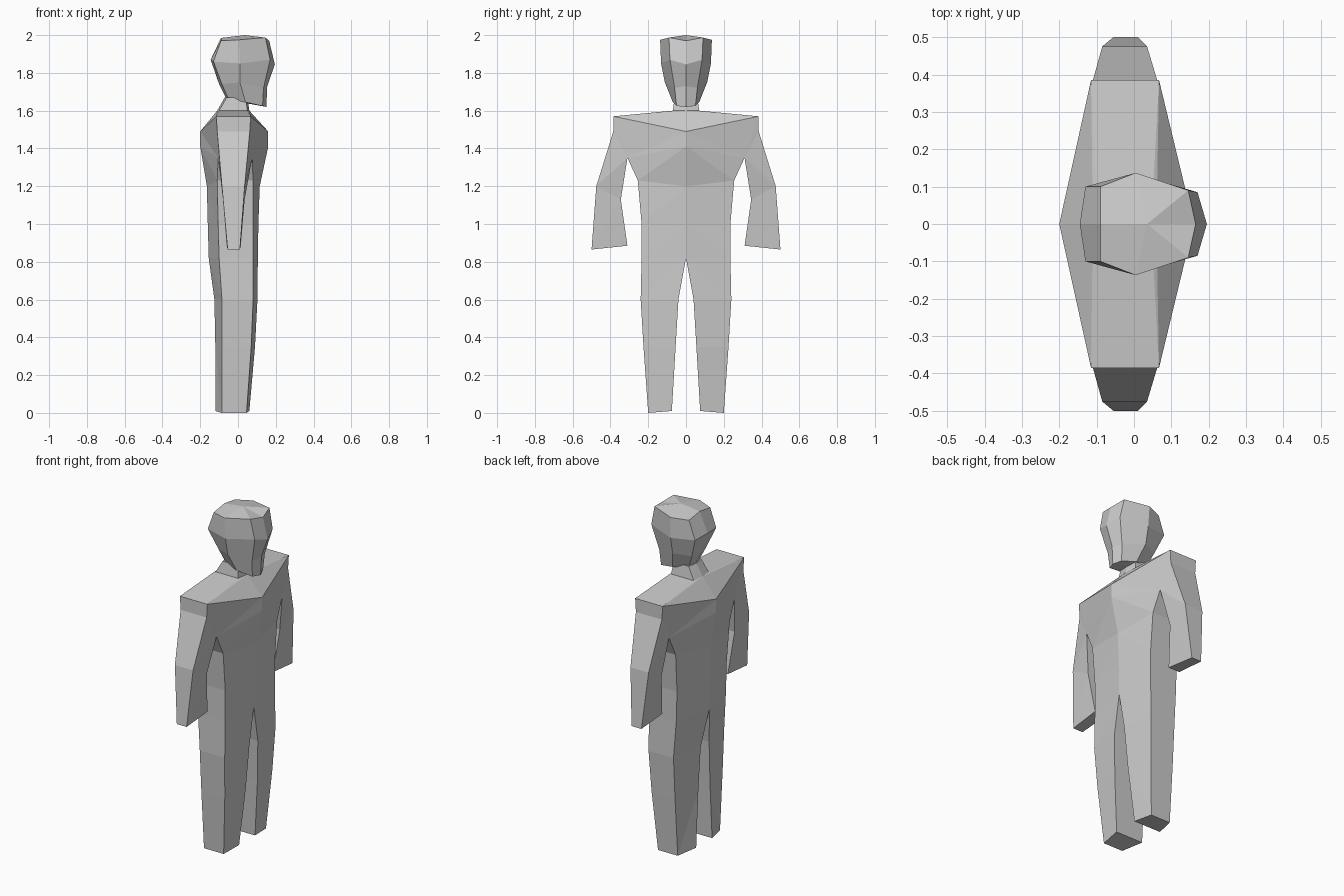
import bpy, bmesh

if "Cube" in bpy.data.objects:
    bpy.data.objects.remove(bpy.data.objects["Cube"])

grey = bpy.data.materials.new("plain_grey")
grey.use_nodes = True
colour = (0.6, 0.6, 0.6, 1)
grey.diffuse_color = colour
grey.node_tree.nodes["Principled BSDF"].inputs["Base Color"].default_value = colour


def finish(bm, name):
    """Turn a left half into a whole mirrored object."""
    bmesh.ops.recalc_face_normals(bm, faces=bm.faces)
    mesh = bpy.data.meshes.new(name)
    bm.to_mesh(mesh)
    bm.free()
    mesh.materials.append(grey)
    obj = bpy.data.objects.new(name, mesh)
    bpy.context.collection.objects.link(obj)
    mirror = obj.modifiers.new("mirror", "MIRROR")
    mirror.use_axis = (False, True, False)
    mirror.use_clip = True
    mirror.merge_threshold = 0.0005


# Body outline points as (y, z, front x, back x), in inner and outer pairs
shoulder_tip = (.385, 1.57, .067, -.115)
armpit = (.31, 1.35, .075, -.105)
torso_and_leg = [
    ((.075, .01, .06, -.12), (.2, 0, .045, -.085)),
    ((.055, .35, .09, -.12), (.225, .35, .07, -.085)),
    ((.04, .6, .103, -.125), (.24, .6, .08, -.085)),
    ((0, .82, .105, -.155), (.235, .82, .08, -.1)),
    ((0, 1, .108, -.16), (.235, 1, .08, -.105)),
    ((0, 1.2, .115, -.165), (.255, 1.23, .08, -.11)),
    ((0, 1.41, .16, -.2), armpit),
    ((0, 1.49, .16, -.2), shoulder_tip),
    ((0, 1.6, .06, -.11), (.07, 1.6, .05, -.1)),
    ((0, 1.67, .05, -.07), (.06, 1.67, .04, -.06)),
]
arm = [
    ((.31, .885, .015, -.06), (.5, .865, .01, -.055)),
    ((.345, 1.13, .035, -.08), (.475, 1.2, .035, -.085)),
    (armpit, (.385, 1.49, .062, -.11)),
    (armpit, shoulder_tip),
]


def build_body():
    bm = bmesh.new()
    pairs = {}

    def vert(p, side):
        if p not in pairs:
            y, z, front, back = p
            pairs[p] = [bm.verts.new((x, y, z)) for x in (front, back)]
        return pairs[p][side]

    # Front and back skins
    edge_use = {}
    for strip in (torso_and_leg, arm):
        for (a, b), (c, d) in zip(strip, strip[1:]):
            for tri in ((a, b, c), (b, d, c)):
                if len(set(tri)) < 3:
                    continue
                for side in (0, 1):
                    bm.faces.new([vert(p, side) for p in tri])
                for i in range(3):
                    key = frozenset((tri[i], tri[i - 1]))
                    edge_use[key] = edge_use.get(key, 0) + 1
    # Side walls along the open outline
    for key, uses in edge_use.items():
        p, q = key
        if uses == 1 and (p[0] > 0 or q[0] > 0):
            bm.faces.new((vert(p, 0), vert(q, 0), vert(q, 1), vert(p, 1)))
    finish(bm, "body")


# Head rings from back centre round the left side to front centre
head_rings = [
    [(-.06, 0, 1.66), (-.05, .045, 1.66), (.04, .07, 1.645), (.13, .05, 1.625), (.15, 0, 1.62)],
    [(-.1, 0, 1.74), (-.085, .065, 1.74), (.01, .112, 1.75), (.135, .06, 1.72), (.155, 0, 1.73)],
    [(-.145, 0, 1.87), (-.13, .1, 1.86), (.01, .132, 1.85), (.17, .085, 1.87), (.195, 0, 1.845)],
    [(-.09, 0, 1.985), (-.09, .1, 1.97), (.005, .137, 1.975), (.145, .09, 1.987), (.165, 0, 1.97)],
]


def build_head():
    bm = bmesh.new()
    rings = [[bm.verts.new(p) for p in ring] for ring in head_rings]
    for low, high in zip(rings, rings[1:]):
        for i in range(len(low) - 1):
            bm.faces.new((low[i], low[i + 1], high[i + 1], high[i]))
    # Crown and underside of the jaw
    crown = bm.verts.new((.035, 0, 2))
    jaw = bm.verts.new((.04, 0, 1.64))
    for ring, tip in ((rings[-1], crown), (rings[0], jaw)):
        for a, b in zip(ring, ring[1:]):
            bm.faces.new((a, b, tip))
    finish(bm, "head")


build_body()
build_head()
